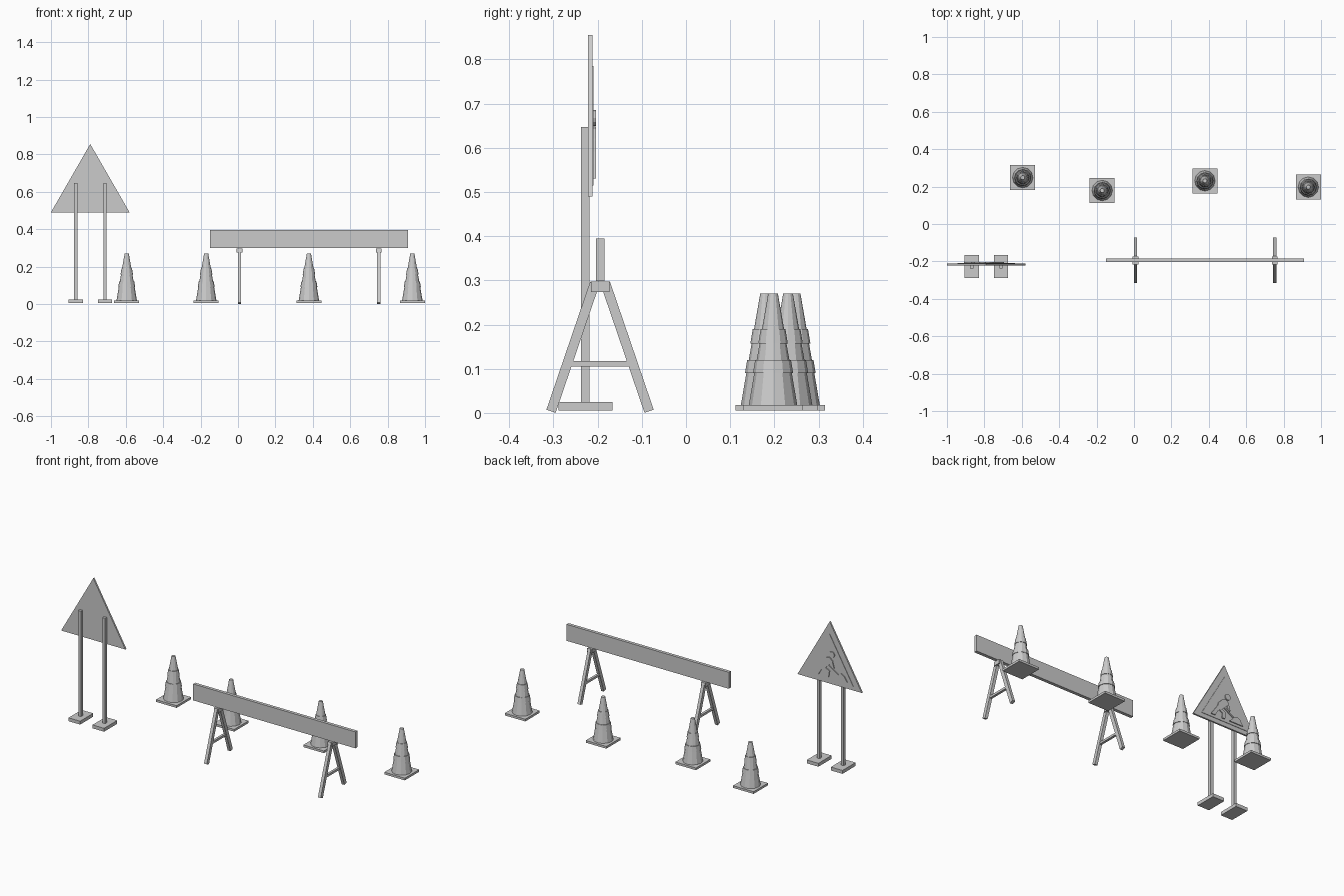
import bpy, bmesh, math
from mathutils import Vector

if "Cube" in bpy.data.objects:
    bpy.data.objects.remove(bpy.data.objects["Cube"])


def make(name, bm):
    bmesh.ops.recalc_face_normals(bm, faces=bm.faces)
    me = bpy.data.meshes.new(name)
    bm.to_mesh(me)
    bm.free()
    ob = bpy.data.objects.new(name, me)
    bpy.context.collection.objects.link(ob)
    return ob


def prism(name, pts, d0, d1, axis='y'):
    """Extrude an outline: (x, z) along y, or (y, z) along x."""
    bm = bmesh.new()
    rings = []
    for d in (d0, d1):
        rings.append([bm.verts.new((a, d, z) if axis == 'y' else (d, a, z)) for a, z in pts])
    n = len(pts)
    bm.faces.new(rings[0])
    bm.faces.new(rings[1][::-1])
    for i in range(n):
        j = (i + 1) % n
        bm.faces.new((rings[0][i], rings[0][j], rings[1][j], rings[1][i]))
    return make(name, bm)


def box(name, x0, x1, y0, y1, z0, z1):
    return prism(name, [(x0, z0), (x1, z0), (x1, z1), (x0, z1)], y0, y1)


def bar(p, q, w):
    """Outline of a straight bar of width w from p to q."""
    p, q = Vector(p), Vector(q)
    d = (q - p).normalized() * (w / 2)
    s = Vector((-d.y, d.x))
    return [tuple(v) for v in (p + s, p - s, q - s, q + s)]


def lathe(name, profile, sides, loc):
    bm = bmesh.new()
    rings = []
    for r, z in profile:
        rings.append([bm.verts.new((loc[0] + r * math.cos(2 * math.pi * i / sides),
                                    loc[1] + r * math.sin(2 * math.pi * i / sides), z))
                      for i in range(sides)])
    for a, b in zip(rings, rings[1:]):
        for i in range(sides):
            j = (i + 1) % sides
            bm.faces.new((a[i], a[j], b[j], b[i]))
    bm.faces.new(rings[0])
    bm.faces.new(rings[-1])
    return make(name, bm)


# Traffic cones with two raised reflective collars
cone_profile = [(.055, .017), (.0425, .09), (.0455, .09), (.0405, .12), (.037, .12),
                (.0305, .157), (.0335, .157), (.028, .19), (.025, .19), (.011, .27)]
for k, (cx, cy) in enumerate([(-.595, .248), (-.17, .179), (.379, .231), (.932, .197)]):
    box(f"cone_base_{k}", cx - .067, cx + .067, cy - .067, cy + .067, .005, .018)
    lathe(f"cone_body_{k}", cone_profile, 12, (cx, cy))

# Barrier board
box("barrier_board", -.15, .91, -.204, -.185, .298, .395)

# A-frame trestles under the board
BY = -.1945
for k, tx in enumerate((.008, .752)):
    for s, side in ((-1, "front"), (1, "back")):
        prism(f"trestle_{side}_leg_{k}",
              bar((BY + s * .111, .0037), (BY + s * .012, .2935), .022), tx - .009, tx + .009, 'x')
    box(f"trestle_cap_{k}", tx - .015, tx + .015, BY - .021, BY + .021, .274, .297)
    box(f"trestle_crossbar_{k}", tx - .007, tx + .007, BY - .069, BY + .069, .105, .118)

# Warning sign: plate, raised inner panel, posts and feet
SX = -.79
prism("sign_plate", [(SX - .21, .49), (SX + .21, .49), (SX, .855)], -.222, -.212)
prism("sign_inner_panel", [(SX - .155, .515), (SX + .155, .515), (SX, .785)], -.213, -.2095)
for k, px in enumerate((-.868, -.711)):
    box(f"sign_post_{k}", px - .009, px + .009, -.238, -.218, .02, .647)
    box(f"sign_foot_{k}", px - .038, px + .038, -.288, -.166, .005, .025)


# Digging worker pictogram, drawn as seen from the back (u runs along -x)
def relief(name, pts):
    prism("pictogram_" + name, [(SX - u, z) for u, z in pts], -.2105, -.204)


relief("head", [(.018 + .018 * math.cos(math.pi * i / 6), .667 + .018 * math.sin(math.pi * i / 6))
                for i in range(12)])
relief("torso", [(.004, .648), (.026, .628), (-.022, .580), (-.052, .588), (-.045, .612), (-.018, .642)])
relief("rear_leg", [(-.052, .592), (-.028, .584), (-.052, .558), (-.068, .530), (-.095, .530), (-.072, .562)])
relief("front_leg", [(-.042, .596), (-.022, .580), (.004, .568), (-.002, .530), (-.022, .530),
                     (-.018, .558), (-.046, .576)])
relief("arm", [(.004, .642), (.022, .630), (.034, .590), (.020, .588)])
relief("shovel", bar((-.04, .618), (.062, .556), .008))
relief("heap", [(.028, .530), (.120, .530), (.100, .560), (.078, .572), (.055, .556)])
